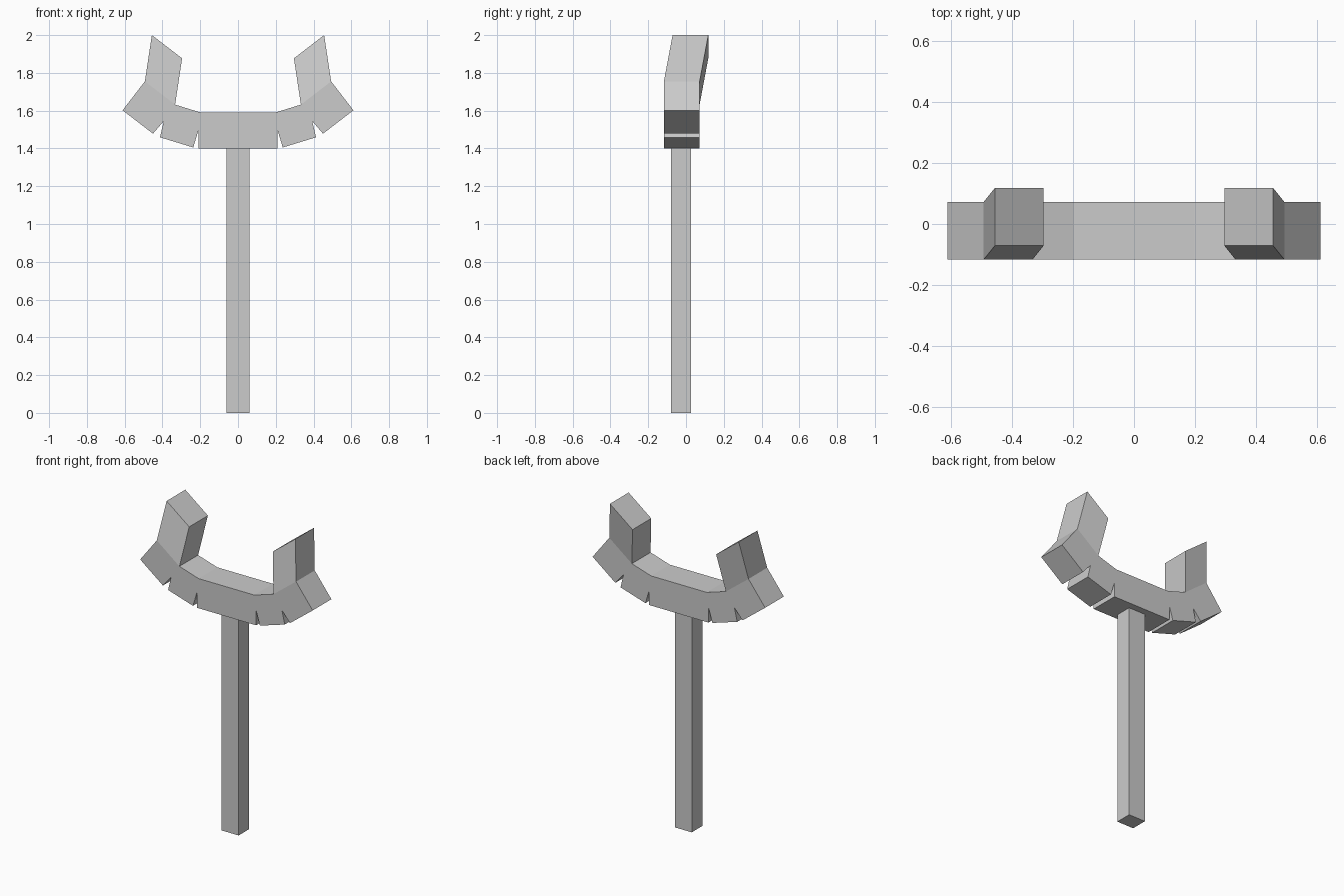
import bpy, bmesh
from mathutils import Vector

if "Cube" in bpy.data.objects:
    bpy.data.objects.remove(bpy.data.objects["Cube"])


def finish(name, bm):
    bmesh.ops.recalc_face_normals(bm, faces=bm.faces)
    mesh = bpy.data.meshes.new(name)
    bm.to_mesh(mesh)
    bm.free()
    obj = bpy.data.objects.new(name, mesh)
    bpy.context.collection.objects.link(obj)
    return obj


# Square pole
bm = bmesh.new()
bmesh.ops.create_cube(bm, size=1)
for v in bm.verts:
    v.co = (v.co.x * 0.12, v.co.y * 0.107 - 0.026, (v.co.z + 0.5) * 1.4)
finish("pole", bm)

# Curved fork head: right half of the notched outline, bottom to top
half = [(0.21, 1.40), (0.21, 1.495), (0.237, 1.405), (0.413, 1.459),
        (0.393, 1.545), (0.45, 1.478), (0.611, 1.602), (0.493, 1.755),
        (0.333, 1.632), (0.197, 1.59)]
outline = half + [(-x, z) for x, z in reversed(half)]

bm = bmesh.new()
front = bm.faces.new([bm.verts.new((x, -0.117, z)) for x, z in outline])
ext = bmesh.ops.extrude_face_region(bm, geom=[front], use_keep_orig=True)
bmesh.ops.translate(bm, vec=(0, 0.189, 0),
                    verts=[g for g in ext["geom"] if isinstance(g, bmesh.types.BMVert)])

# Back-swept tips, extruded from the end faces of the head
for side in (-1, 1):
    centre = Vector((side * 0.413, -0.0225, 1.6935))
    face = min(bm.faces, key=lambda f: (f.calc_center_median() - centre).length)
    tip = bmesh.ops.extrude_discrete_faces(bm, faces=[face])["faces"][0]
    bmesh.ops.translate(bm, vec=(-side * 0.037, 0.046, 0.245), verts=tip.verts)
finish("fork_head", bm)
